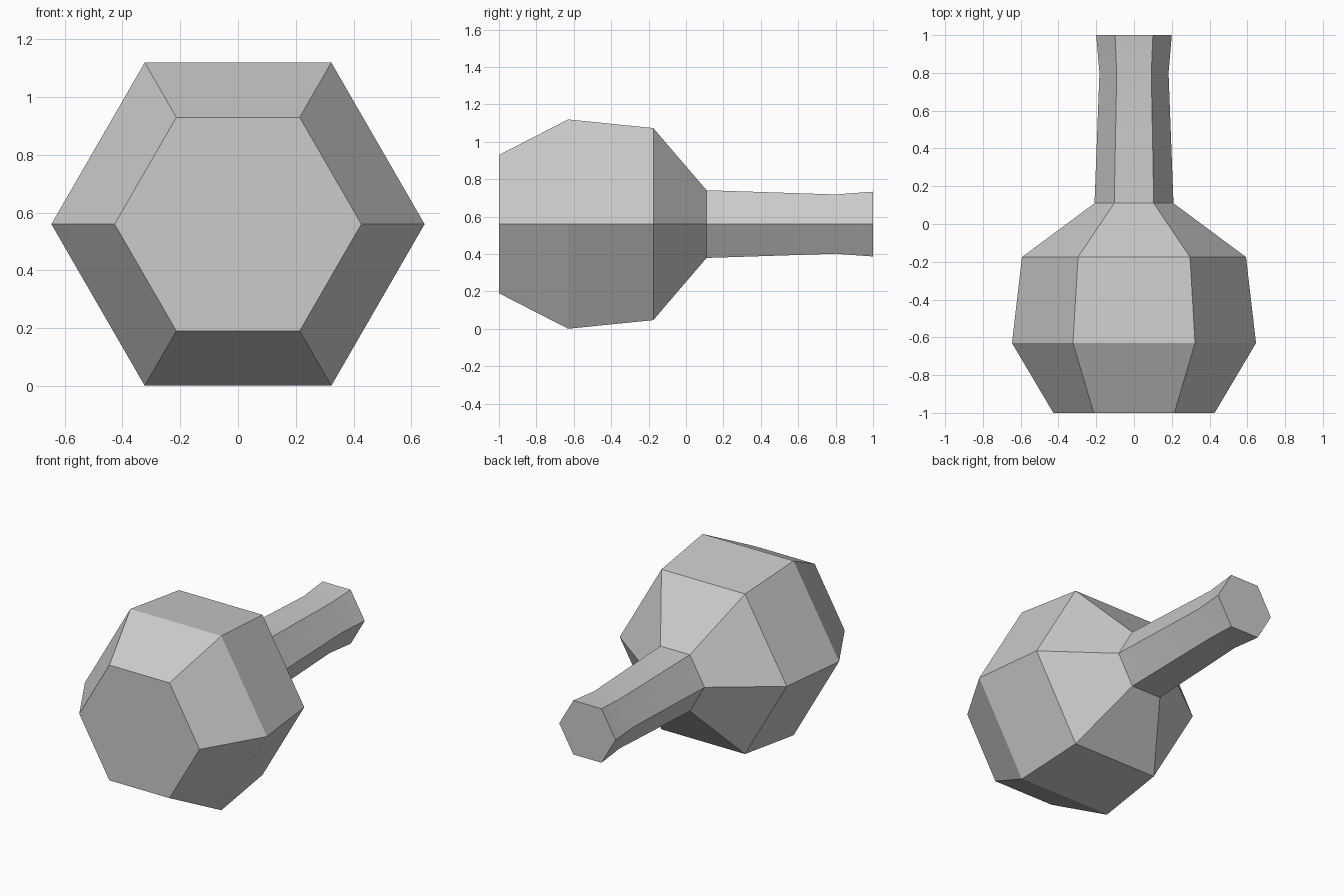
import bpy
import math

SIDES = 6
CENTRE_Z = 0.56

cube = bpy.data.objects.get("Cube")
if cube:
    bpy.data.objects.remove(cube, do_unlink=True)

grey = bpy.data.materials.new("plain grey")
grey.use_nodes = True
colour = (0.6, 0.6, 0.6, 1)
grey.diffuse_color = colour
grey.node_tree.nodes["Principled BSDF"].inputs["Base Color"].default_value = colour


def ring(y, radius):
    """Hexagonal cross-section with a corner on each side."""
    angles = [math.tau * i / SIDES for i in range(SIDES)]
    return [(radius * math.cos(a), y, CENTRE_Z + radius * math.sin(a)) for a in angles]


# Profile along y: front cap, belly, shoulder, neck base, grip, flared end
profile = [(-1, 0.427), (-0.63, 0.646), (-0.175, 0.593),
           (0.11, 0.209), (0.8, 0.183), (1, 0.2)]
verts = [v for y, radius in profile for v in ring(y, radius)]

# Side panels between neighbouring rings, then the two end caps
faces = []
for r in range(len(profile) - 1):
    for i in range(SIDES):
        a, b = r * SIDES + i, r * SIDES + (i + 1) % SIDES
        faces.append((a, b, b + SIDES, a + SIDES))
faces.append(tuple(reversed(range(SIDES))))
faces.append(tuple(range(len(verts) - SIDES, len(verts))))

mesh = bpy.data.meshes.new("hexagonal_flask")
mesh.from_pydata(verts, [], faces)
mesh.materials.append(grey)
flask = bpy.data.objects.new("hexagonal_flask", mesh)
bpy.context.collection.objects.link(flask)

# Consistent outward normals; only the gentle bend in the neck is smoothed
bpy.ops.object.select_all(action='DESELECT')
flask.select_set(True)
bpy.context.view_layer.objects.active = flask
bpy.ops.object.mode_set(mode='EDIT')
bpy.ops.mesh.select_all(action='SELECT')
bpy.ops.mesh.normals_make_consistent(inside=False)
bpy.ops.object.mode_set(mode='OBJECT')
bpy.ops.object.shade_smooth_by_angle(angle=math.radians(30))
